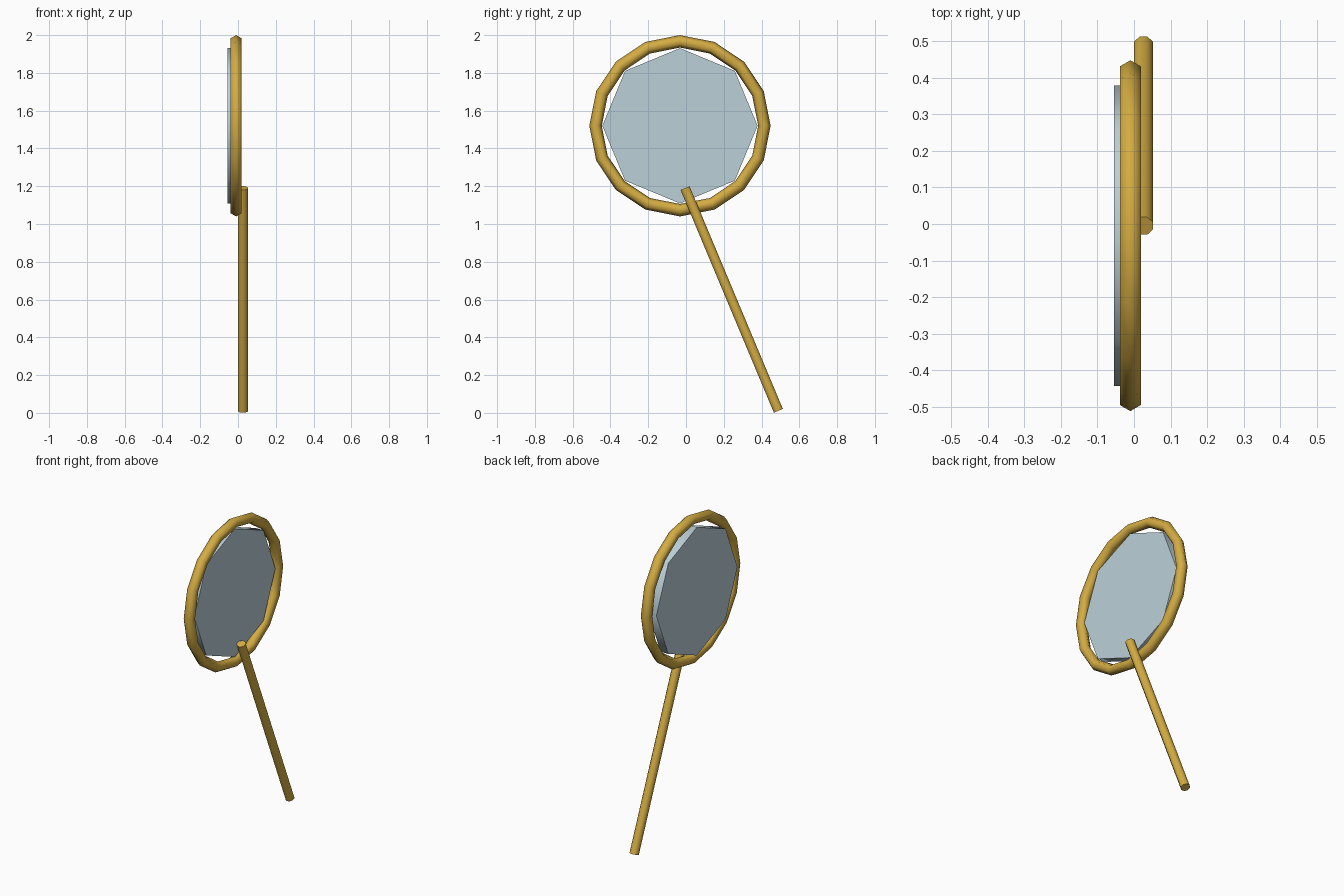
import bpy
import math
from mathutils import Vector, Matrix

cube = bpy.data.objects.get("Cube")
if cube:
    bpy.data.objects.remove(cube, do_unlink=True)


def make_material(name, rgb):
    mat = bpy.data.materials.new(name)
    mat.use_nodes = True
    mat.diffuse_color = (*rgb, 1)
    mat.node_tree.nodes["Principled BSDF"].inputs["Base Color"].default_value = (*rgb, 1)
    return mat


def finish(name, mat, angle):
    obj = bpy.context.object
    obj.name = name
    obj.data.materials.append(mat)
    bpy.ops.object.shade_smooth_by_angle(angle=math.radians(angle))
    return obj


def rod(name, start, end, radius, sides, turn, mat):
    """Prism from start to end, turned about its own axis."""
    start, end = Vector(start), Vector(end)
    axis = end - start
    bpy.ops.mesh.primitive_cylinder_add(vertices=sides, radius=radius, depth=axis.length)
    obj = finish(name, mat, 50)
    obj.data.transform(Matrix.Rotation(turn, 4, "Z"))
    obj.rotation_euler = axis.to_track_quat("Z", "Y").to_euler()
    obj.location = (start + end) / 2
    return obj


gold = make_material("gold", (0.658, 0.413, 0.055))
glass = make_material("pale blue glass", (0.50, 0.63, 0.69))

CENTRE_Y, CENTRE_Z = -0.032, 1.52

# Round rim, standing upright with its axis along x
bpy.ops.mesh.primitive_torus_add(
    major_segments=16, minor_segments=6, major_radius=0.447, minor_radius=0.033,
    location=(-0.01, CENTRE_Y, CENTRE_Z), rotation=(0, math.pi / 2, 0))
finish("rim", gold, 70)

# Eight-sided lens, set to one side of the rim
rod("lens", (-0.055, CENTRE_Y, CENTRE_Z), (0, CENTRE_Y, CENTRE_Z), 0.411, 8, 0, glass)

# Slanted handle
rod("handle", (0.026, 0.489, 0.011), (0.026, -0.005, 1.19), 0.028, 8, math.pi / 8, gold)
